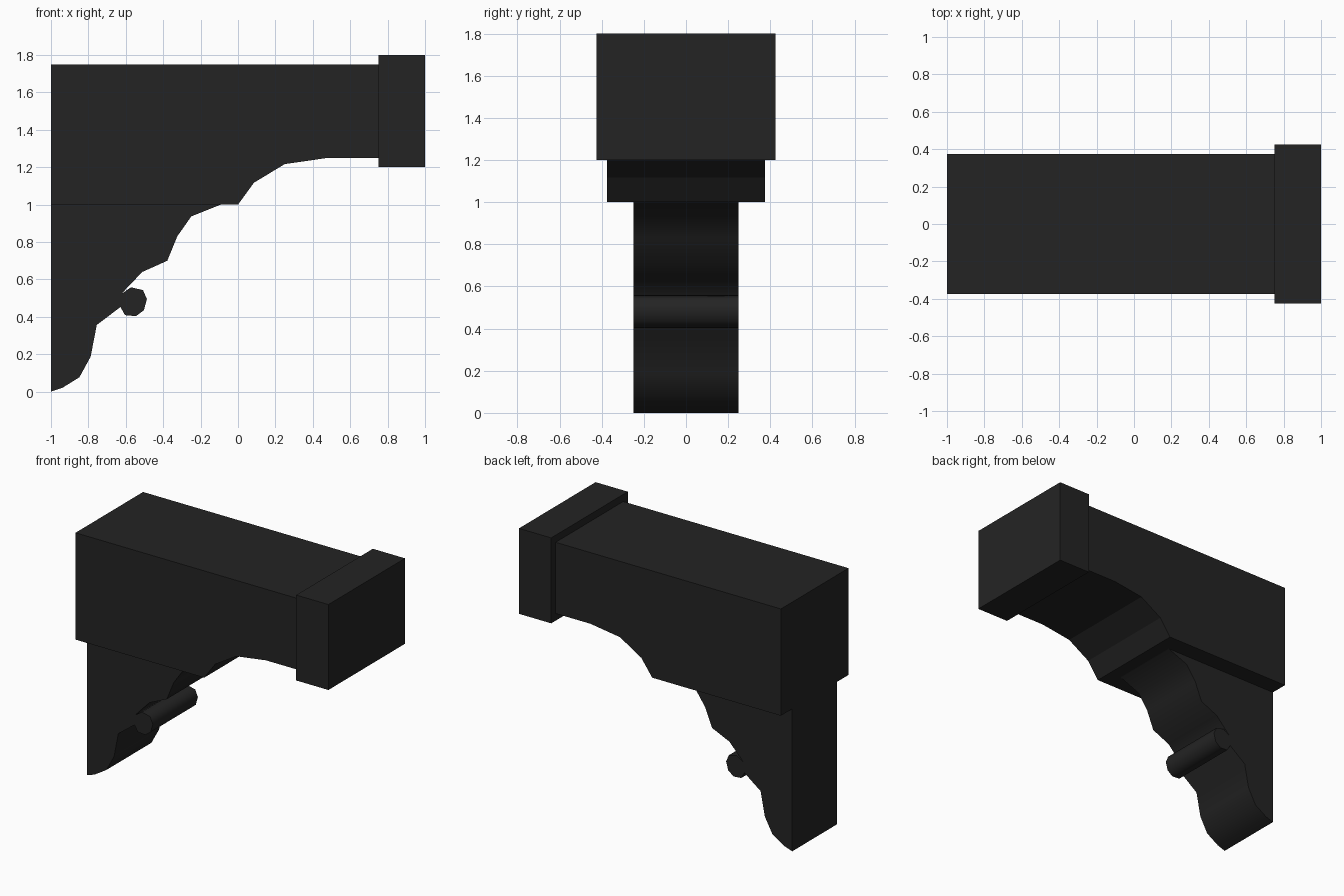
import bpy
import math

if "Cube" in bpy.data.objects:
    bpy.data.objects.remove(bpy.data.objects["Cube"])

dark = bpy.data.materials.new("charcoal")
dark.diffuse_color = (0.0175, 0.0175, 0.0175, 1)
dark.use_nodes = True
dark.node_tree.nodes["Principled BSDF"].inputs["Base Color"].default_value = dark.diffuse_color


def prism(name, profile, half_width, smooth_angle=None):
    """Extrude an x-z outline along y, centred on y = 0."""
    n = len(profile)
    verts = [(x, y, z) for y in (-half_width, half_width) for x, z in profile]
    area = sum(profile[i][0] * profile[(i + 1) % n][1]
               - profile[(i + 1) % n][0] * profile[i][1] for i in range(n))
    front, back = list(range(n)), list(range(2 * n - 1, n - 1, -1))
    faces = [front, back]
    faces += [(i, i + n, (i + 1) % n + n, (i + 1) % n) for i in range(n)]
    if area < 0:
        faces = [list(reversed(f)) for f in faces]
    mesh = bpy.data.meshes.new(name)
    mesh.from_pydata(verts, [], faces)
    mesh.materials.append(dark)
    obj = bpy.data.objects.new(name, mesh)
    bpy.context.collection.objects.link(obj)
    if smooth_angle is not None:
        bpy.ops.object.select_all(action='DESELECT')
        obj.select_set(True)
        bpy.context.view_layer.objects.active = obj
        bpy.ops.object.shade_smooth_by_angle(angle=math.radians(smooth_angle))
    return obj


# Top beam with a curved underside
prism("beam", [(-1, 1), (0, 1), (0.085, 1.117), (0.25, 1.217), (0.48, 1.25),
               (0.75, 1.25), (0.75, 1.75), (-1, 1.75)], 0.375)

# Square block on the end of the beam
prism("end_block", [(0.75, 1.2), (1, 1.2), (1, 1.8), (0.75, 1.8)], 0.425)

# Scalloped support bracket
prism("bracket", [(-1, 0), (-0.94, 0.02), (-0.848, 0.077), (-0.788, 0.187),
                  (-0.755, 0.357), (-0.625, 0.455), (-0.617, 0.53),
                  (-0.512, 0.64), (-0.378, 0.70), (-0.325, 0.83),
                  (-0.25, 0.937), (-0.093, 1), (-1, 1)], 0.25, 48)

# Rolled scroll on the bracket
prism("scroll", [(-0.631, 0.457), (-0.604, 0.409), (-0.545, 0.404),
                 (-0.503, 0.436), (-0.487, 0.495), (-0.508, 0.543),
                 (-0.572, 0.558), (-0.62, 0.525)], 0.25, 60)
